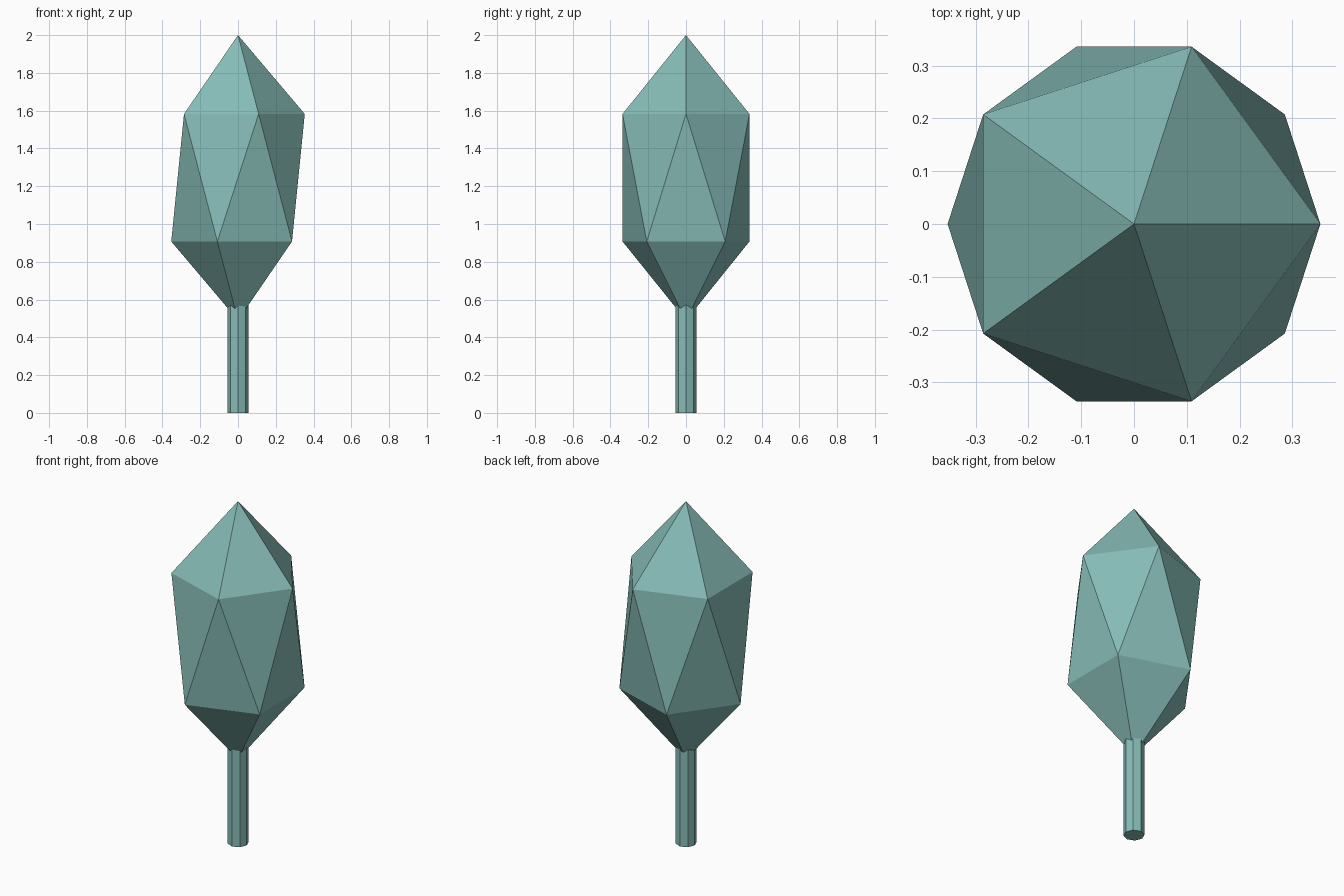
import bpy

if "Cube" in bpy.data.objects:
    bpy.data.objects.remove(bpy.data.objects["Cube"])

# One flat teal colour for the whole tree
teal = bpy.data.materials.new("soft_teal")
teal.diffuse_color = (0.24, 0.50, 0.47, 1.0)
teal.use_nodes = True
teal.node_tree.nodes["Principled BSDF"].inputs["Base Color"].default_value = teal.diffuse_color


def finish(name):
    obj = bpy.context.object
    obj.name = name
    obj.data.materials.append(teal)
    bpy.ops.object.transform_apply(location=False, rotation=False, scale=True)
    bpy.ops.object.shade_flat()
    return obj


# Trunk: eight-sided post whose top is buried in the foliage
TRUNK_TOP = 0.60
bpy.ops.mesh.primitive_cylinder_add(
    vertices=8, radius=0.056, depth=TRUNK_TOP, location=(0, 0, TRUNK_TOP / 2))
finish("trunk")

# Foliage: stretched icosahedron with its tip at z = 2
bpy.ops.mesh.primitive_ico_sphere_add(
    subdivisions=1, radius=1, location=(0, 0, 1.245))
bpy.context.object.scale = (0.395, 0.395, 0.755)
finish("foliage")
